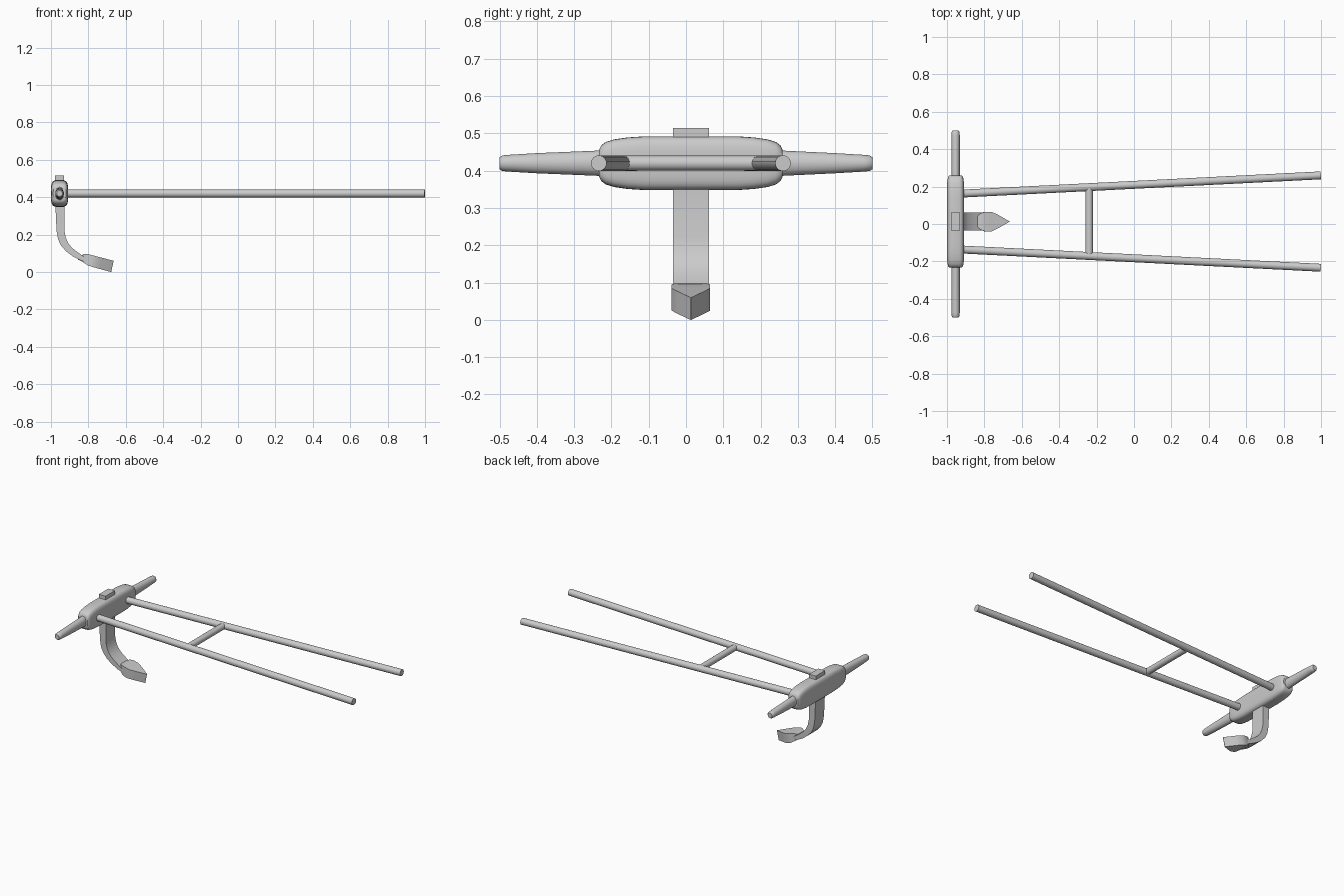
import bpy, bmesh, math
from mathutils import Vector

if "Cube" in bpy.data.objects:
    bpy.data.objects.remove(bpy.data.objects["Cube"])

CX, CY, CZ = -0.954, 0.013, 0.42   # centre of the cross head


def loft(name, rings, smooth=40):
    """Skin a list of equal-length point rings and cap both ends."""
    bm = bmesh.new()
    vs = [[bm.verts.new(p) for p in r] for r in rings]
    n = len(rings[0])
    for a, b in zip(vs, vs[1:]):
        for i in range(n):
            j = (i + 1) % n
            bm.faces.new((a[i], a[j], b[j], b[i]))
    bm.faces.new(vs[0])
    bm.faces.new(vs[-1])
    bmesh.ops.recalc_face_normals(bm, faces=bm.faces)
    me = bpy.data.meshes.new(name)
    bm.to_mesh(me)
    bm.free()
    ob = bpy.data.objects.new(name, me)
    bpy.context.collection.objects.link(ob)
    if smooth:
        bpy.ops.object.select_all(action='DESELECT')
        bpy.context.view_layer.objects.active = ob
        ob.select_set(True)
        bpy.ops.object.shade_smooth_by_angle(angle=math.radians(smooth))
    return ob


def oval(y, rx, rz, power=1.0, n=32):
    """Cross-section in the xz plane; power below 1 squares it off."""
    pts = []
    for i in range(n):
        c, s = math.cos(math.tau * i / n), math.sin(math.tau * i / n)
        pts.append((CX + rx * math.copysign(abs(c) ** power, c), y,
                    CZ + rz * math.copysign(abs(s) ** power, s)))
    return pts


def rod(name, a, b, r, n=24):
    a, b = Vector(a), Vector(b)
    q = (b - a).to_track_quat('Z', 'Y')
    ring = [q @ Vector((r * math.cos(math.tau * i / n),
                        r * math.sin(math.tau * i / n), 0)) for i in range(n)]
    return loft(name, [[a + p for p in ring], [b + p for p in ring]])


# Rounded cross head
half = [(0.246, 0.034, 0.036), (0.240, 0.039, 0.048), (0.228, 0.042, 0.057),
        (0.205, 0.045, 0.064), (0.17, 0.046, 0.069), (0.125, 0.046, 0.072)]
prof = [(-y, x, z) for y, x, z in half] + [(y, x, z) for y, x, z in reversed(half)]
loft("cross_head", [oval(CY + y, x, z, 0.5) for y, x, z in prof])

# Tapered hand grips
for side, s in (("left", -1), ("right", 1)):
    base = CY + s * 0.22
    grip = [(base, 0.023, 0.035), (s * 0.40, 0.023, 0.027), (s * 0.475, 0.0225, 0.0225),
            (s * 0.492, 0.021, 0.021), (s * 0.50, 0.015, 0.016)]
    loft("grip_" + side, [oval(y, x, z) for y, x, z in grip])

    # Long diverging draft shafts
    rod("shaft_" + side, (-0.95, CY + s * 0.148, CZ), (0.999, CY + s * 0.247, CZ), 0.021)

# Brace between the shafts
rod("shaft_brace", (-0.24, CY - 0.18, CZ), (-0.24, CY + 0.18, CZ), 0.02)

# Curved flat shank, passing through the head: (outer x, z, inner x, z)
shank = [(-0.978, 0.515, -0.93, 0.515), (-0.976, 0.35, -0.928, 0.35),
         (-0.97, 0.22, -0.928, 0.22), (-0.962, 0.175, -0.921, 0.185),
         (-0.945, 0.14, -0.908, 0.155), (-0.92, 0.112, -0.888, 0.13),
         (-0.885, 0.085, -0.86, 0.108), (-0.84, 0.062, -0.825, 0.083),
         (-0.79, 0.045, -0.78, 0.06)]
loft("shank", [[(ox, CY - 0.048, oz), (ix, CY - 0.048, iz),
                (ix, CY + 0.048, iz), (ox, CY + 0.048, oz)]
               for ox, oz, ix, iz in shank], 35)

# Leaf-shaped share: (x, half width, top z, depth, backward lean)
share = [(-0.855, 0.008, 0.078, 0.012, 0.0), (-0.84, 0.026, 0.090, 0.030, 0.0),
         (-0.82, 0.044, 0.097, 0.050, 0.0), (-0.797, 0.052, 0.095, 0.060, 0.005),
         (-0.76, 0.052, 0.085, 0.060, 0.01), (-0.725, 0.035, 0.076, 0.060, 0.012),
         (-0.665, 0.001, 0.060, 0.060, 0.013)]
loft("share", [[(x, CY - w, t), (x, CY + w, t),
                (x - b, CY + w, t - d), (x - b, CY - w, t - d)]
               for x, w, t, d, b in share], 30)
